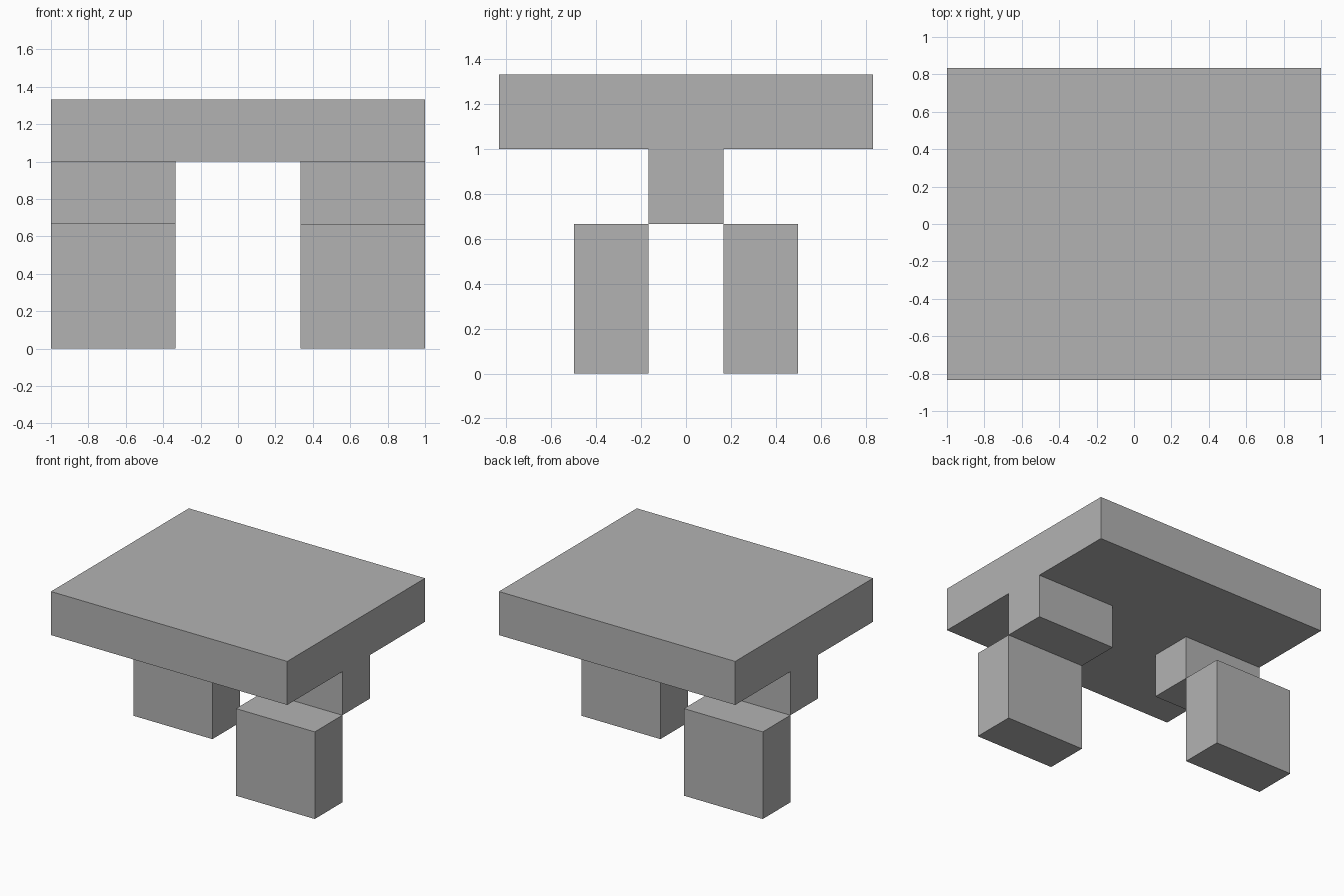
import bpy
import bmesh

default = bpy.data.objects.get("Cube")
if default:
    bpy.data.objects.remove(default, do_unlink=True)

grey = bpy.data.materials.new("plain grey")
grey.use_nodes = True
colour = (0.45, 0.45, 0.45, 1)
grey.diffuse_color = colour
grey.node_tree.nodes["Principled BSDF"].inputs["Base Color"].default_value = colour

UNIT = 1 / 3  # every block sits on this grid


def block(name, centre, size):
    """Flat-faced box, measured in grid units, standing on centre."""
    mesh = bpy.data.meshes.new(name)
    bm = bmesh.new()
    bmesh.ops.create_cube(bm, size=1)
    for v in bm.verts:
        v.co.z += 0.5
        for axis in range(3):
            v.co[axis] = (v.co[axis] * size[axis] + centre[axis]) * UNIT
    bm.to_mesh(mesh)
    bm.free()
    mesh.materials.append(grey)
    obj = bpy.data.objects.new(name, mesh)
    bpy.context.collection.objects.link(obj)
    return obj


# Thick slab on top
block("top_slab", (0, 0, 3), (6, 5, 1))

# Hanging brackets, with one leg stepped to the front and one to the back
for side, name, leg in ((1, "left", "front"), (-1, "right", "back")):
    block(name + "_bracket", (2 * side, 0, 2), (2, 1, 1))
    block(leg + "_leg", (2 * side, -side, 0), (2, 1, 2))
